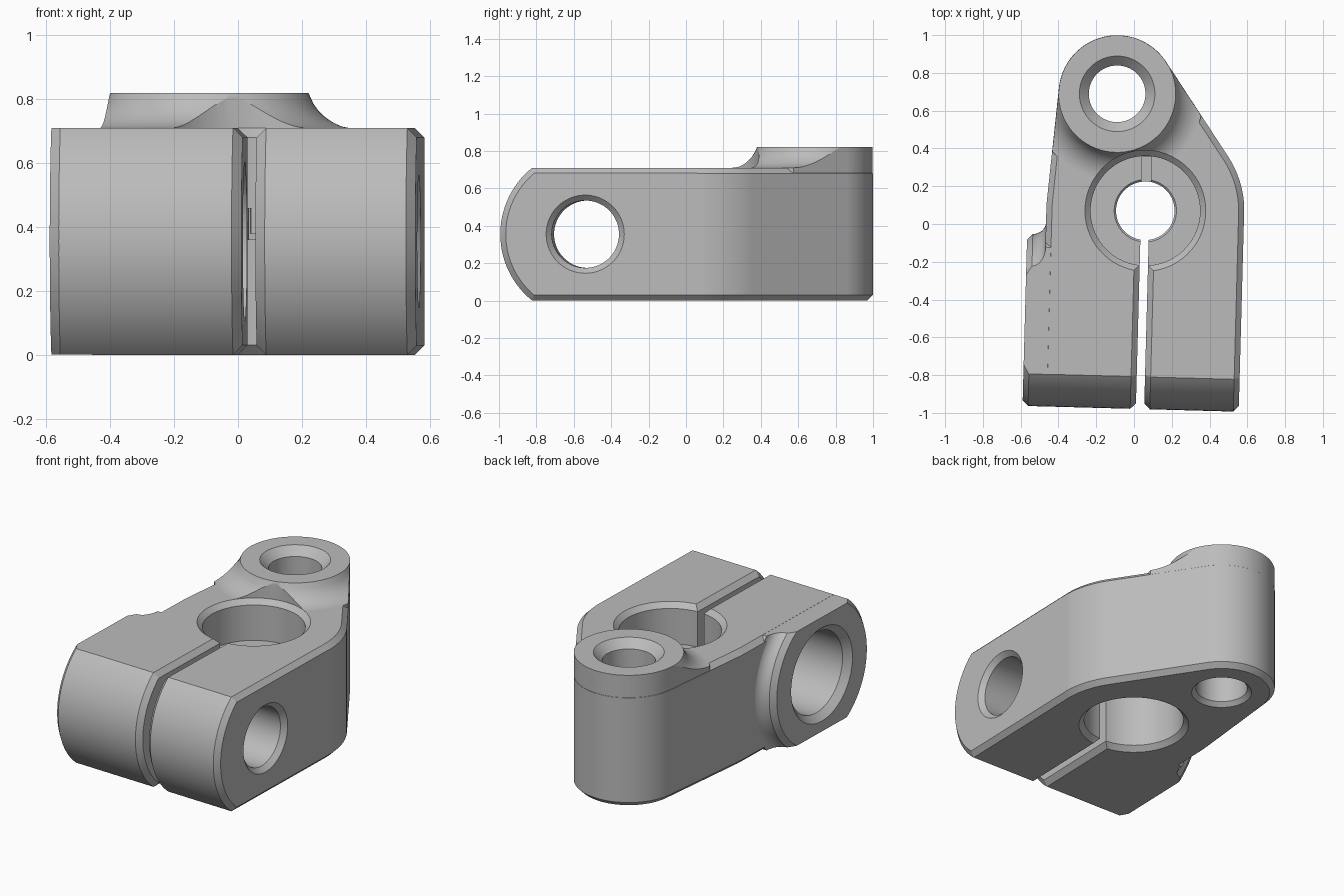
import bpy, bmesh
from math import sin, cos, pi, atan2, acos, hypot, radians, sqrt
from mathutils import Matrix

if "Cube" in bpy.data.objects:
    bpy.data.objects.remove(bpy.data.objects["Cube"])

# Main dimensions, measured from the centre of the clamp bore
H, CH = 0.71, 0.03                  # plate height, edge chamfer
BIG, BOSS = 0.524, 0.31             # outline radii
BX, BY, BOSS_TOP = -0.166, 0.615, 0.82
PY, PZ, PR = -0.595, H / 2, 0.456   # bolt axis and front rounding radius
SLIT = 0.022


def loft(name, rings):
    """Closed solid through rings of equal point count."""
    bm = bmesh.new()
    vs = [[bm.verts.new(p) for p in ring] for ring in rings]
    n = len(vs[0])
    for a, b in zip(vs, vs[1:]):
        for i in range(n):
            j = (i + 1) % n
            bm.faces.new((a[i], a[j], b[j], b[i]))
    bm.faces.new(vs[0])
    bm.faces.new(vs[-1])
    bmesh.ops.recalc_face_normals(bm, faces=bm.faces)
    me = bpy.data.meshes.new(name)
    bm.to_mesh(me)
    bm.free()
    ob = bpy.data.objects.new(name, me)
    bpy.context.collection.objects.link(ob)
    return ob


def lathe(name, profile, centre, axis="z", n=72):
    """Turn (radius, height) pairs about a vertical axis or the x axis."""
    u, v = centre
    rings = []
    for r, h in profile:
        circle = [(u + r * cos(2 * pi * i / n), v + r * sin(2 * pi * i / n)) for i in range(n)]
        rings.append([(a, b, h) if axis == "z" else (h, a, b) for a, b in circle])
    return loft(name, rings)


def combine(target, tool, operation):
    mod = target.modifiers.new("combine", "BOOLEAN")
    mod.operation, mod.solver, mod.object = operation, "EXACT", tool
    bpy.context.view_layer.objects.active = target
    bpy.ops.object.modifier_apply(modifier=mod.name)
    bpy.data.objects.remove(tool)


def outline(inset, z):
    """Two tangent circles, run out straight to the front."""
    phi = atan2(BY, BX)
    spread = acos((BIG - BOSS) / hypot(BX, BY))
    a, b = phi - spread, phi + spread

    def arc(x, y, r, t0, t1, n):
        return [(x + (r - inset) * cos(t0 + (t1 - t0) * i / n),
                 y + (r - inset) * sin(t0 + (t1 - t0) * i / n), z) for i in range(n + 1)]
    pts = arc(0, 0, BIG, 0, a, 10) + arc(BX, BY, BOSS, a, b, 36) + arc(0, 0, BIG, b, pi, 2)
    return pts + [(inset - BIG, -1.3, z), (BIG - inset, -1.3, z)]


def front_ring(x, r):
    """Side profile with a rounded front, open at the back."""
    pts = [(x, PY + r * cos(t), PZ + r * sin(t))
           for t in (pi / 2 + pi * i / 48 for i in range(49))]
    return pts + [(x, 2, -3), (x, 2, 4)]


# Plate with chamfered top and bottom edges
body = loft("clamp_body", [outline(CH, 0), outline(0, CH), outline(0, H - CH), outline(CH, H)])

# Raised boss whose fillet is trimmed by the outline walls
R = 0.157
flare = [(0.46 - 0.15 * (1 - i / 10), H + R - sqrt(R * R - (0.15 * (1 - i / 10)) ** 2))
         for i in range(11)]
flare[0] = (BOSS, BOSS_TOP)
boss = lathe("boss", flare + [(0.46, 0.5)], (BX, BY))
combine(boss, loft("boss_trim", [outline(0.001, 0.3), outline(0.001, 1)]), "INTERSECT")
combine(body, boss, "UNION")

# Round bolt pad on the right side, filleted into the wall
F = 0.07
pad_profile = [(PR - CH, -0.622)]
pad_profile += [(PR + F - F * cos(t), -0.592 + F * sin(t)) for t in (pi / 2 * i / 8 for i in range(9))]
pad = lathe("bolt_pad", pad_profile + [(PR + F, -0.4)], (PY, PZ), "x")
combine(pad, loft("pad_trim", [[(-1, -2, z), (0, -2, z), (0, 1, z), (-1, 1, z)]
                               for z in (0.0005, H - 0.0005)]), "INTERSECT")
combine(body, pad, "UNION")

# Rounded front with a chamfer groove at the slit and at the left face
E = PR - 0.001
combine(body, loft("front_trim", [front_ring(x, r) for x, r in (
    (-1, E), (-SLIT - CH, E), (-SLIT, E - CH), (SLIT, E - CH), (SLIT + CH, E),
    (BIG - CH, E), (BIG - 0.001, E - CH))]), "INTERSECT")

# Clamp bore with an inner shelf
combine(body, lathe("bore_cut", [
    (0.32, -0.1), (0.32, 0), (0.29, CH), (0.29, 0.36), (0.155, 0.36), (0.155, 0.45), (0.165, 0.46),
    (0.29, 0.46), (0.29, H - CH), (0.32, H), (0.32, 1)], (0, 0)), "DIFFERENCE")

# Boss hole
combine(body, lathe("boss_hole_cut", [
    (0.175, -0.1), (0.175, 0), (0.15, 0.025), (0.15, 0.77), (0.2, BOSS_TOP), (0.2, 1)],
    (BX, BY)), "DIFFERENCE")

# Bolt hole, wider in the right arm
combine(body, lathe("bolt_hole_cut", [
    (0.29, -0.8), (0.29, -0.622), (0.25, -0.582), (0.25, 0), (0.18, 0), (0.18, BIG - CH),
    (0.21, BIG), (0.21, 0.7)], (PY, PZ), "x"), "DIFFERENCE")

# Slit with chamfered edges
half = [(SLIT + CH, -0.1), (SLIT + CH, 0), (SLIT, CH), (SLIT, H - CH), (SLIT + CH, H), (SLIT + CH, 1)]
section = half + [(-x, z) for x, z in reversed(half)]
combine(body, loft("slit_cut", [[(x, y, z) for x, z in section] for y in (-2, 0)]), "DIFFERENCE")

# Key slot in the back of the shelf
combine(body, loft("slot_cut", [[(-0.025, 0.1, z), (0.025, 0.1, z), (0.025, 0.288, z),
                                 (-0.025, 0.288, z)] for z in (0.38, 0.5)]), "DIFFERENCE")

# Final placement
body.data.transform(Matrix.Translation((0.06, 0.07, 0)) @ Matrix.Rotation(radians(-1.55), 4, "Z"))

# Colour and shading
grey = bpy.data.materials.new("plain_grey")
grey.use_nodes = True
colour = (0.5, 0.5, 0.5, 1)
grey.diffuse_color = colour
grey.node_tree.nodes["Principled BSDF"].inputs["Base Color"].default_value = colour
body.data.materials.clear()
body.data.materials.append(grey)
for face in body.data.polygons:
    face.material_index = 0

bpy.ops.object.select_all(action="DESELECT")
body.select_set(True)
bpy.context.view_layer.objects.active = body
bpy.ops.object.shade_smooth_by_angle(angle=radians(25))
normals = body.modifiers.new("even_shading", "WEIGHTED_NORMAL")
normals.keep_sharp = True
